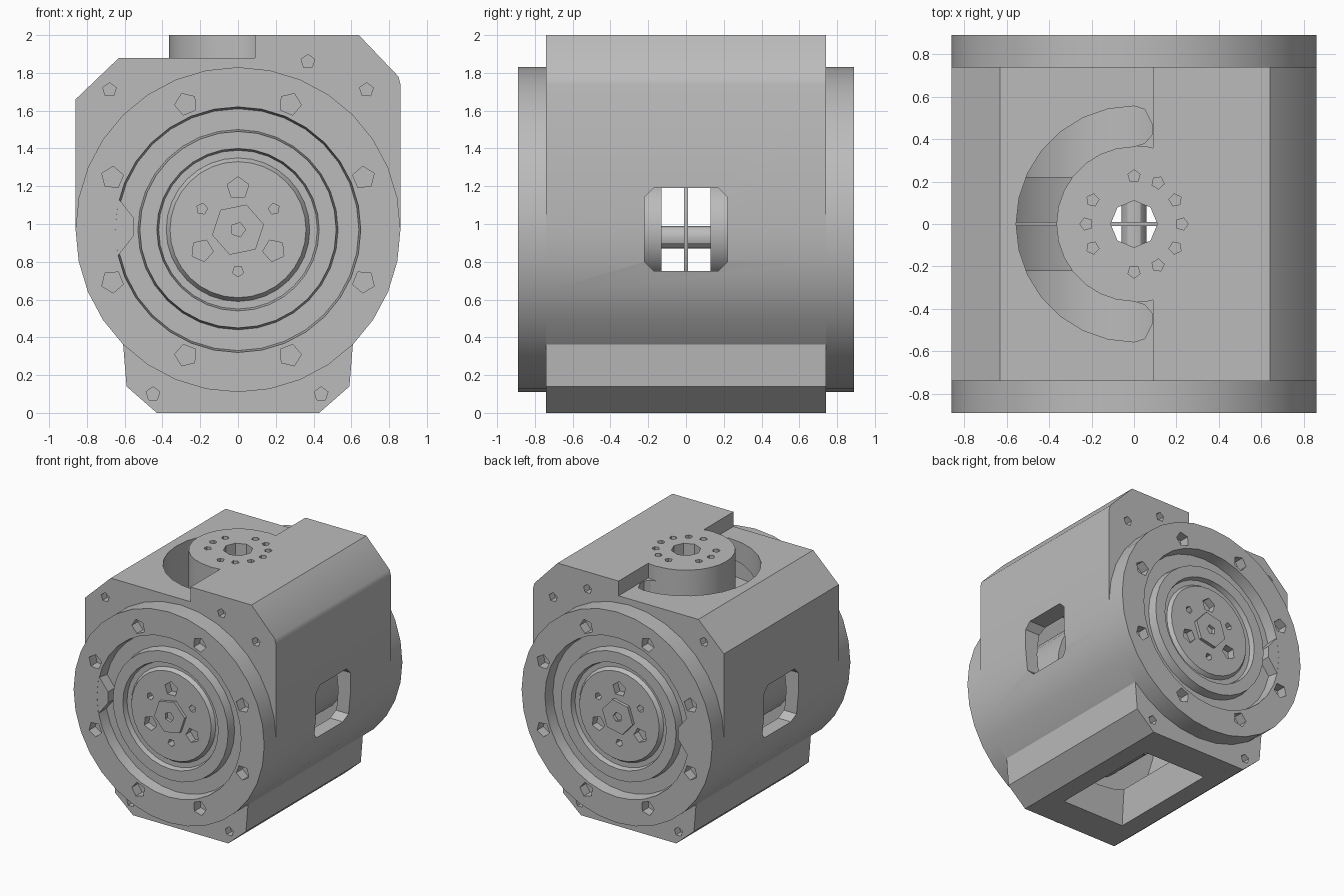
import bpy, bmesh
from math import cos, sin, pi, radians

if "Cube" in bpy.data.objects:
    bpy.data.objects.remove(bpy.data.objects["Cube"])

CZ, R = 0.97, 0.86          # bore axis height, flange radius
END, FACE = 0.74, 0.89      # body end and flange face along y

mat = bpy.data.materials.new("machined_grey")
mat.use_nodes = True
grey = (0.5, 0.5, 0.5, 1)
mat.diffuse_color = grey
mat.node_tree.nodes["Principled BSDF"].inputs["Base Color"].default_value = grey


def make(name, bm):
    bmesh.ops.recalc_face_normals(bm, faces=bm.faces)
    mesh = bpy.data.meshes.new(name)
    bm.to_mesh(mesh)
    bm.free()
    mesh.materials.append(mat)
    ob = bpy.data.objects.new(name, mesh)
    bpy.context.collection.objects.link(ob)
    return ob


def select(ob):
    bpy.ops.object.select_all(action="DESELECT")
    ob.select_set(True)
    bpy.context.view_layer.objects.active = ob


def finish(ob):
    select(ob)
    bpy.ops.object.shade_smooth_by_angle(angle=radians(30))


def boolean(ob, tool, operation="DIFFERENCE"):
    mod = ob.modifiers.new("cut", "BOOLEAN")
    mod.operation, mod.object, mod.solver = operation, tool, "EXACT"
    select(ob)
    bpy.ops.object.modifier_apply(modifier=mod.name)
    bpy.data.objects.remove(tool)


def prism(bm, pts, lo, hi, axis="y", top=1):
    """Extrude a 2D outline along an axis; top scales the far end."""
    place = {"x": lambda u, v, t: (t, u, v),
             "y": lambda u, v, t: (u, t, v),
             "z": lambda u, v, t: (u, v, t)}[axis]
    a = [bm.verts.new(place(u, v, lo)) for u, v in pts]
    b = [bm.verts.new(place(u * top, v * top, hi)) for u, v in pts]
    bm.faces.new(a)
    bm.faces.new(b[::-1])
    for i in range(len(a)):
        j = (i + 1) % len(a)
        bm.faces.new((a[i], a[j], b[j], b[i]))


def ngon(cx, cy, r, n, turn=0.0):
    return [(cx + r * cos(2 * pi * i / n + turn), cy + r * sin(2 * pi * i / n + turn))
            for i in range(n)]


def arc(cx, cy, r, start, stop, steps):
    angles = [radians(start + (stop - start) * i / steps) for i in range(steps + 1)]
    return [(cx + r * cos(a), cy + r * sin(a)) for a in angles]


def lathe(bm, profile, side, n=32):
    """Revolve (radius, y) points round the bore axis; both ends lie on the axis."""
    rings = []
    for r, y in profile[1:-1]:
        rings.append([bm.verts.new((u, side * y, v)) for u, v in ngon(0, CZ, r, n)])
    for ring, (_, y) in ((rings[0], profile[0]), (rings[-1], profile[-1])):
        bm.faces.new(ring)
    for a, b in zip(rings, rings[1:]):
        for i in range(n):
            j = (i + 1) % n
            bm.faces.new((a[i], a[j], b[j], b[i]))


# Housing body: stepped top, round flanks, narrow foot
outline = (arc(0, CZ, R, -45, 0, 4)
           + [(0.86, 1.74), (0.85, 1.78), (0.64, 2), (0.09, 2), (0.09, 1.88),
              (-0.63, 1.88), (-0.86, 1.66)]
           + arc(0, CZ, R, 180, 225, 4)
           + [(-0.59, 0.14), (-0.43, 0), (0.43, 0), (0.59, 0.14)])
bm = bmesh.new()
prism(bm, outline, -END, END)
body = make("housing_body", bm)

# Round boss on the top
bm = bmesh.new()
prism(bm, ngon(0, 0, 0.37, 32), 1.5, 2, "z")
boolean(body, make("top_boss", bm), "UNION")

# Inner bore
bm = bmesh.new()
prism(bm, ngon(0, CZ, 0.75, 32), -0.66, 0.66)
boolean(body, make("bore_cutter", bm))

# Openings: side windows, curved top slot, foot opening, socket and bolt holes
bm = bmesh.new()
window = [(sy * a, CZ + sz * b) for sy, sz, pair in
          ((1, 1, 0), (-1, 1, 1), (-1, -1, 0), (1, -1, 1))
          for a, b in (((0.22, 0.17), (0.17, 0.22)), ((0.17, 0.22), (0.22, 0.17)))[pair]]
for side in (-1, 1):
    prism(bm, window, side * 0.6, side * 1.0, "x")
slot = (arc(0, 0, 0.555, 90, 270, 14)
        + [(0.05, -0.54), (0.085, -0.47), (0.085, -0.42), (0.05, -0.38)]
        + arc(0, 0, 0.365, 270, 90, 14)
        + [(0.05, 0.38), (0.085, 0.42), (0.085, 0.47), (0.05, 0.54)])
prism(bm, slot, 1.25, 2.1, "z")
foot = [(0.28, 0.47), (-0.28, 0.47), (-0.28, -0.47), (0.28, -0.47)]
prism(bm, foot, -0.001, 0.5, "z", 0.7)
prism(bm, ngon(0, 0, 0.11, 8), 1.6, 2.1, "z")
for i in range(12):
    if i not in (4, 8):
        a = i * pi / 6
        prism(bm, ngon(0.225 * cos(a), 0.225 * sin(a), 0.03, 5, a), 1.92, 2.1, "z")
for x, z in ((-0.68, 1.71), (0.68, 1.71), (0.37, 1.86), (-0.45, 0.1), (0.44, 0.1)):
    for side in (-1, 1):
        prism(bm, ngon(x, z, 0.038, 5, 0.3), side * 0.68, side * 0.8)
boolean(body, make("opening_cutter", bm))
finish(body)

# End parts, the same at front and back
FLANGE = [(0, 0.86), (0.36, 0.86), (0.38, 0.83), (0.42, 0.83), (0.43, 0.87), (0.52, 0.87),
          (0.53, 0.80), (0.64, 0.80), (0.65, FACE), (R, FACE), (R, END), (0, END)]
DRUM = [(0, 0.13), (0.27, 0.13), (0.27, 0.22), (0.55, 0.22), (0.55, 0.67), (0, 0.67)]
for side, label in ((-1, "front"), (1, "back")):
    bm = bmesh.new()
    lathe(bm, FLANGE, side)
    flange = make(label + "_flange", bm)
    # Bolt circle and hub holes
    bm = bmesh.new()
    for i in range(8):
        a = (i + 0.5) * pi / 4
        prism(bm, ngon(0.72 * cos(a), CZ + 0.72 * sin(a), 0.06, 5, a), side * 0.81, side * 1)
    for i in range(6):
        a = pi / 2 + i * pi / 3
        size = 0.03 if i % 2 else 0.06
        prism(bm, ngon(0.22 * cos(a), CZ + 0.22 * sin(a), size, 5, a), side * 0.8, side * 1)
    boolean(flange, make("bolt_cutter", bm))
    finish(flange)

    # Key that bridges the ring groove
    bm = bmesh.new()
    prism(bm, [(-0.66, 0.8), (-0.55, 0.94), (-0.55, 1.03), (-0.66, 1.17)],
          side * 0.79, side * (FACE - 0.001))
    make(label + "_groove_key", bm)

    # Centre nut with a screw hole
    bm = bmesh.new()
    prism(bm, ngon(0, CZ, 0.14, 6, 0.2), side * 0.84, side * 0.885)
    nut = make(label + "_centre_nut", bm)
    bm = bmesh.new()
    prism(bm, ngon(0, CZ, 0.04, 5), side * 0.85, side * 1)
    boolean(nut, make("screw_cutter", bm))

    # Inner drum
    bm = bmesh.new()
    lathe(bm, DRUM, side)
    finish(make(label + "_drum", bm))

# Shaft and thin divider disc between the drums
bm = bmesh.new()
prism(bm, ngon(0, 0.93, 0.06, 12), -0.2, 0.2)
finish(make("inner_shaft", bm))
bm = bmesh.new()
prism(bm, ngon(0, CZ, 0.6, 32), -0.01, 0.01)
finish(make("divider_disc", bm))
